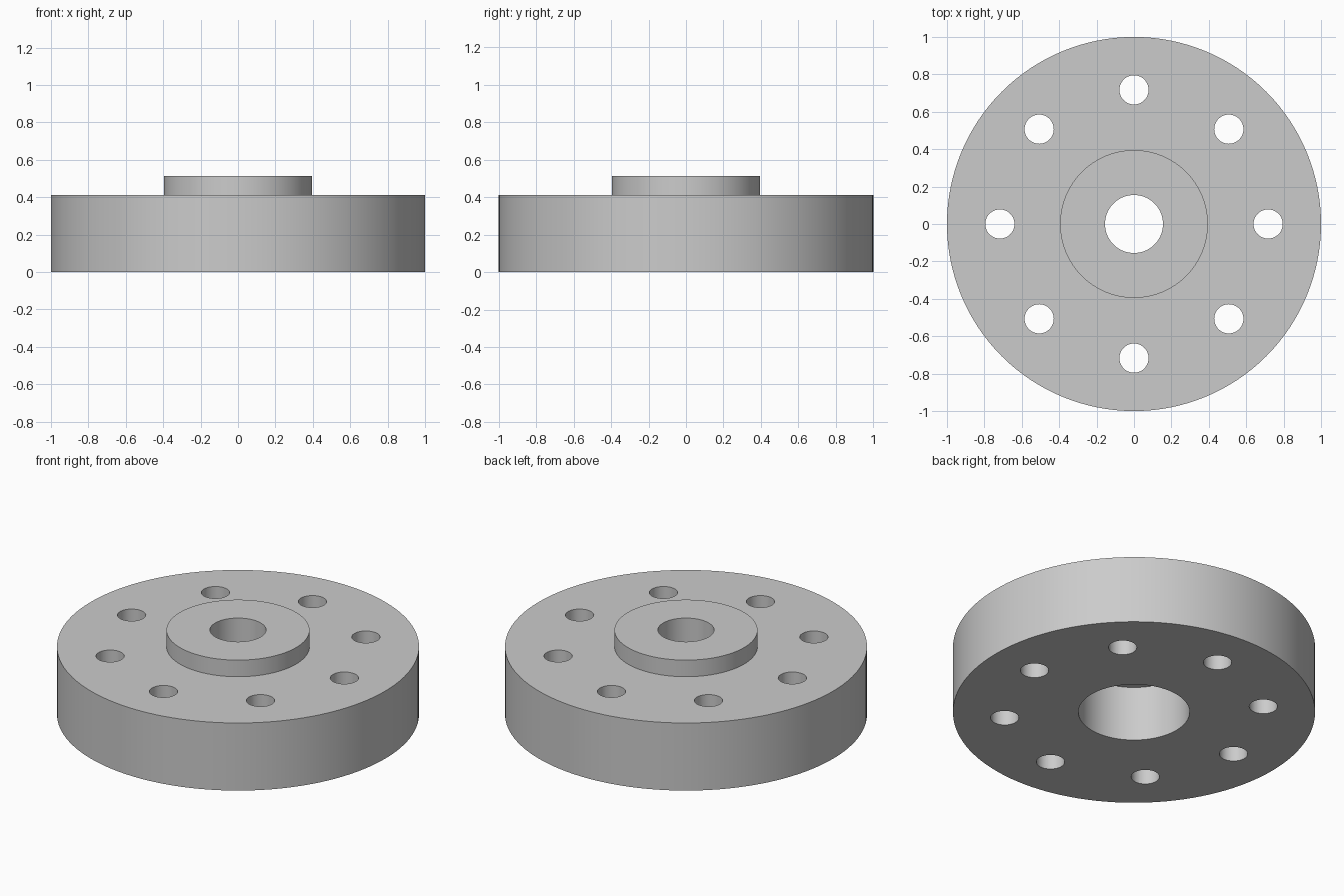
import bpy
import bmesh
from math import cos, sin, pi, radians
from mathutils import Matrix, Vector

cube = bpy.data.objects.get("Cube")
if cube:
    bpy.data.objects.remove(cube, do_unlink=True)

SEGMENTS = 128
BOLT_COUNT = 8
BOLT_CIRCLE = 0.717
BOLT_RADIUS = 0.078

# Material
steel = bpy.data.materials.new("plain grey")
steel.use_nodes = True
grey = (0.6, 0.6, 0.6, 1)
steel.diffuse_color = grey
steel.node_tree.nodes["Principled BSDF"].inputs["Base Color"].default_value = grey


def add_object(name, bm):
    bmesh.ops.recalc_face_normals(bm, faces=bm.faces)
    mesh = bpy.data.meshes.new(name)
    bm.to_mesh(mesh)
    bm.free()
    mesh.materials.append(steel)
    obj = bpy.data.objects.new(name, mesh)
    bpy.context.collection.objects.link(obj)
    return obj


def lathe(name, profile):
    """Revolve a closed (radius, height) profile around z."""
    bm = bmesh.new()
    rings = []
    for i in range(SEGMENTS):
        a = 2 * pi * i / SEGMENTS
        rings.append([bm.verts.new((r * cos(a), r * sin(a), z)) for r, z in profile])
    n = len(profile)
    for i, ring in enumerate(rings):
        following = rings[(i + 1) % SEGMENTS]
        for j in range(n):
            k = (j + 1) % n
            bm.faces.new((ring[j], following[j], following[k], ring[k]))
    return add_object(name, bm)


# Flange disc with raised hub, through bore and wide recess underneath
flange = lathe("flange", [
    (0.307, 0), (1, 0), (1, 0.412), (0.395, 0.412),
    (0.395, 0.513), (0.155, 0.513), (0.155, 0.335), (0.307, 0.335),
])

# Ring of bolt holes
bm = bmesh.new()
for i in range(BOLT_COUNT):
    a = 2 * pi * i / BOLT_COUNT
    centre = Vector((BOLT_CIRCLE * cos(a), BOLT_CIRCLE * sin(a), 0.2))
    bmesh.ops.create_cone(bm, cap_ends=True, segments=48, radius1=BOLT_RADIUS,
                          radius2=BOLT_RADIUS, depth=1,
                          matrix=Matrix.Translation(centre))
cutter = add_object("bolt_hole_cutter", bm)
cutter.hide_render = True

bpy.ops.object.select_all(action="DESELECT")
flange.select_set(True)
bpy.context.view_layer.objects.active = flange
cut = flange.modifiers.new("bolt holes", "BOOLEAN")
cut.operation = "DIFFERENCE"
cut.solver = "EXACT"
cut.object = cutter
bpy.ops.object.modifier_apply(modifier=cut.name)
bpy.data.objects.remove(cutter, do_unlink=True)

bpy.ops.object.shade_smooth_by_angle(angle=radians(30))
